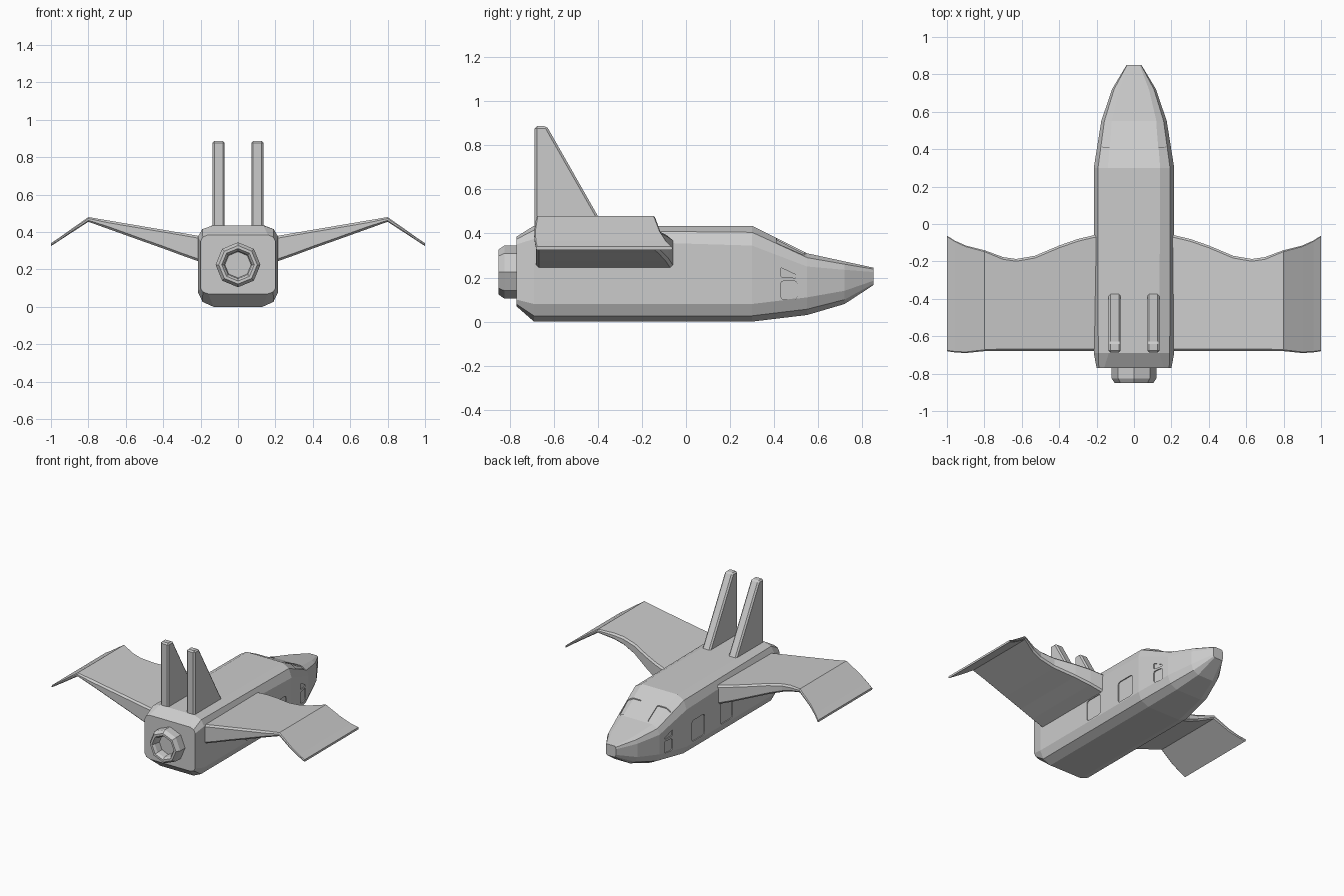
import bpy, bmesh, math
from mathutils import Vector

if "Cube" in bpy.data.objects:
    bpy.data.objects.remove(bpy.data.objects["Cube"])


def make_object(name, bm):
    bmesh.ops.recalc_face_normals(bm, faces=bm.faces)
    mesh = bpy.data.meshes.new(name)
    bm.to_mesh(mesh)
    bm.free()
    ob = bpy.data.objects.new(name, mesh)
    bpy.context.collection.objects.link(ob)
    return ob


def loft(bm, sections):
    """Skin a list of closed sections and cap both ends."""
    rings = [[bm.verts.new(p) for p in s] for s in sections]
    n = len(rings[0])
    for a, b in zip(rings, rings[1:]):
        for i in range(n):
            j = (i + 1) % n
            bm.faces.new((a[i], a[j], b[j], b[i]))
    bm.faces.new(rings[0])
    bm.faces.new(rings[-1])


def prism(bm, near, far, radius):
    """Prism between two outlines, with its long edges bevelled."""
    n = len(near)
    a = [bm.verts.new(p) for p in near]
    b = [bm.verts.new(p) for p in far]
    for i in range(n):
        j = (i + 1) % n
        bm.faces.new((a[i], a[j], b[j], b[i]))
    bm.faces.new(a)
    bm.faces.new(b)
    edges = [bm.edges.get((u, v)) for u, v in zip(a, b)]
    bmesh.ops.bevel(bm, geom=edges, offset=radius, segments=2, profile=0.5, affect='EDGES')


def subtract(target, cutter):
    mod = target.modifiers.new("cut", 'BOOLEAN')
    mod.operation, mod.solver, mod.object = 'DIFFERENCE', 'EXACT', cutter
    bpy.context.view_layer.objects.active = target
    bpy.ops.object.modifier_apply(modifier=mod.name)
    bpy.data.objects.remove(cutter)


# Fuselage stations: y, half width, bottom z, low side z, high side z, top z, bottom half, top half
STATIONS = [
    (-.77, .20, .07, .10, .35, .385, .16, .16),
    (-.69, .215, 0, .08, .375, .435, .13, .135),
    (.30, .215, 0, .08, .345, .435, .13, .14),
    (.55, .175, .03, .11, .25, .31, .10, .12),
    (.72, .118, .08, .14, .235, .273, .06, .08),
    (.85, .04, .165, .185, .225, .245, .03, .03),
]


def fuselage_mesh():
    bm = bmesh.new()
    sections = []
    for y, hw, zb, zl, zu, zt, wb, wt in STATIONS:
        half = [(wb, zb), (wb + .7 * (hw - wb), zb + .33 * (zl - zb)), (hw, zl),
                (hw, zu), (wt + .7 * (hw - wt), zt - .33 * (zt - zu)), (wt, zt)]
        ring = half + [(-x, z) for x, z in reversed(half)]
        sections.append([(x, y, z) for x, z in ring])
    loft(bm, sections)
    bmesh.ops.recalc_face_normals(bm, faces=bm.faces)
    return bm


fuselage = make_object("fuselage", fuselage_mesh())

# Slightly smaller core limits the depth of the recessed windows
bm = fuselage_mesh()
bm.normal_update()
offsets = [(v, v.normal.copy()) for v in bm.verts]
for v, n in offsets:
    v.co -= n * .007
core = make_object("window_core", bm)
core.hide_render = True

# Window and door cutters
bm = bmesh.new()
side_panels = [
    ([(-.22, .09), (-.085, .09), (-.085, .24), (-.22, .24)], .018),
    ([(.095, .09), (.24, .09), (.24, .24), (.095, .24)], .018),
    ([(.43, .1), (.505, .1), (.505, .185), (.43, .185)], .014),
    ([(.43, .245), (.43, .203), (.5, .198), (.5, .212)], .005),
]
windshield = [(.063, .41), (.173, .41), (.15, .54), (.073, .54)]
for s in (1, -1):
    for outline, r in side_panels:
        prism(bm, [(s * .1, y, z) for y, z in outline], [(s * .3, y, z) for y, z in outline], r)
    prism(bm, [(s * x, y, .255) for x, y in windshield], [(s * x, y, .6) for x, y in windshield], .01)
cutters = make_object("window_cutters", bm)
cutters.hide_render = True
subtract(cutters, core)
subtract(fuselage, cutters)

# Wings: x, leading edge y, trailing edge y, bottom z, top z
WING = [(.18, -.057, -.68, .235, .375), (.215, -.06, -.68, .245, .38), (.3, -.08, -.68, .275, .395),
        (.4, -.115, -.68, .312, .412), (.53, -.17, -.68, .358, .434), (.63, -.187, -.68, .394, .451),
        (.7, -.177, -.68, .419, .463), (.8, -.14, -.68, .455, .48), (.9, -.115, -.69, .39, .41),
        (.96, -.088, -.686, .351, .367), (1.0, -.062, -.68, .325, .34)]
for s, name in ((1, "right_wing"), (-1, "left_wing")):
    bm = bmesh.new()
    sections = []
    for x, yl, yt, zb, zt in WING:
        c = min(.012, .3 * (zt - zb))
        sections.append([(s * x, y, z) for y, z in (
            (yl - c, zt), (yl, zt - c), (yl, zb + c), (yl - c, zb),
            (yt + c, zb), (yt, zb + c), (yt, zt - c), (yt + c, zt))])
    loft(bm, sections)
    make_object(name, bm)

# Twin tail fins
FIN = [(-.687, .40), (-.687, .887), (-.632, .887), (-.355, .40)]
for s, name in ((1, "right_tail_fin"), (-1, "left_tail_fin")):
    bm = bmesh.new()
    loft(bm, [[(s * x, y, z) for y, z in FIN] for x in (.071, .136)])
    bmesh.ops.bevel(bm, geom=list(bm.edges), offset=.01, segments=1, affect='EDGES')
    make_object(name, bm)

# Eight-sided engine nozzle with a hollow outlet
bm = bmesh.new()
loft(bm, [[(r * math.cos(k * math.pi / 4), y, .225 + r * math.sin(k * math.pi / 4)) for k in range(8)]
          for r, y in ((.12, -.75), (.12, -.825), (.103, -.85), (.087, -.85), (.075, -.835), (.07, -.79))])
make_object("engine_nozzle", bm)
